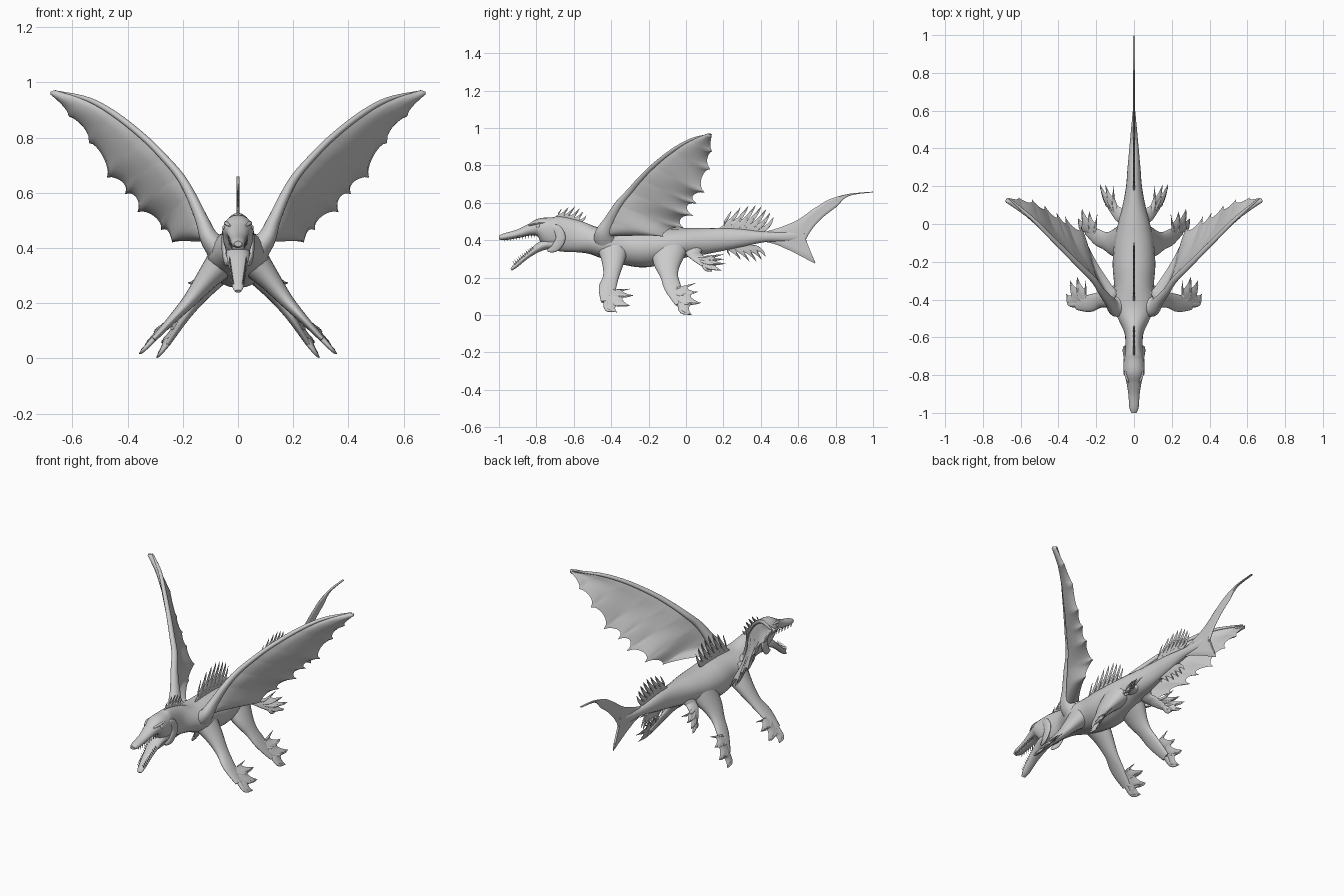
import bpy, bmesh, math
from mathutils import Vector as V

if bpy.data.objects.get("Cube"):
    bpy.data.objects.remove(bpy.data.objects["Cube"])

GREY = (.6, .6, .6, 1)
skin = bpy.data.materials.new("grey_skin")
skin.use_nodes = True
skin.diffuse_color = GREY
skin.node_tree.nodes["Principled BSDF"].inputs["Base Color"].default_value = GREY


def finish(name, bm, mirror=False):
    bmesh.ops.remove_doubles(bm, verts=bm.verts, dist=.0002)
    bmesh.ops.recalc_face_normals(bm, faces=bm.faces)
    me = bpy.data.meshes.new(name)
    bm.to_mesh(me)
    bm.free()
    me.materials.append(skin)
    ob = bpy.data.objects.new(name, me)
    bpy.context.scene.collection.objects.link(ob)
    bpy.ops.object.select_all(action='DESELECT')
    ob.select_set(True)
    bpy.context.view_layer.objects.active = ob
    bpy.ops.object.shade_smooth_by_angle(angle=math.radians(60))
    if mirror:
        ob.modifiers.new("mirror", 'MIRROR').use_mirror_merge = False
    return ob


def spline(pts, t):
    """Smooth curve through points, t counted in points."""
    n = len(pts) - 1
    i = min(int(t), n - 1)
    f = t - i
    a, b, c, d = (V(pts[max(0, min(n, k))]) for k in range(i - 1, i + 3))
    return b + f * (c - a) / 2 + f * f * (a - 2.5 * b + 2 * c - d / 2) + f ** 3 * (1.5 * (b - c) + (d - a) / 2)


def add_tube(bm, pts, radii, side, seg=20, steps=5):
    """Oval sweep; radii are (along side, across side)."""
    rings, count = [], (len(pts) - 1) * steps
    for k in range(count + 1):
        t = k / steps
        p = spline(pts, t)
        tan = (spline(pts, min(t + .05, len(pts) - 1)) - spline(pts, max(t - .05, 0))).normalized()
        u = (V(side) - tan * tan.dot(V(side))).normalized()
        w = tan.cross(u)
        a, b = spline(radii, t)
        rings.append([bm.verts.new(p + u * a * math.cos(q) + w * b * math.sin(q))
                      for q in (2 * math.pi * j / seg for j in range(seg))])
    for r, s in zip(rings, rings[1:]):
        for j in range(seg):
            bm.faces.new((r[j], r[(j + 1) % seg], s[(j + 1) % seg], s[j]))
    bm.faces.new(rings[0])
    bm.faces.new(rings[-1])


def tube(name, pts, radii, side, mirror=False):
    bm = bmesh.new()
    add_tube(bm, pts, [V(r) for r in radii], side)
    return finish(name, bm, mirror)


def web(name, bases, tips, scallop, bend=(0, 0, 0), thick=.008, mirror=False, cols=10, rows=8):
    """Fin membrane between ribs, scalloped between tips, with thin edges."""
    bm = bmesh.new()
    grid = []
    for k in range((len(bases) - 1) * cols + 1):
        t = k / cols
        s = t % 1
        b, e = spline(bases, t), spline(tips, t)
        e = e.lerp(b, scallop * (4 * s * (1 - s)) ** .65)
        grid.append([bm.verts.new(b.lerp(e, v) + V(bend) * 4 * v * (1 - v))
                     for v in (r / rows for r in range(rows + 1))])
    for g, h in zip(grid, grid[1:]):
        for r in range(rows):
            bm.faces.new((g[r], g[r + 1], h[r + 1], h[r]))
    bmesh.ops.remove_doubles(bm, verts=bm.verts, dist=.0003)
    bm.normal_update()
    inner = [(v, v.normal * thick / 2) for v in bm.verts if not v.is_boundary]
    back = bmesh.ops.duplicate(bm, geom=bm.verts[:] + bm.edges[:] + bm.faces[:])
    for v, shift in inner:
        back["vert_map"][v].co -= shift
        v.co += shift
    return finish(name, bm, mirror)


# Body from snout to tail root: y, top, bottom, half width
BODY = [(-1, .425, .405, .014), (-.97, .437, .4, .025), (-.9, .457, .412, .03),
        (-.83, .49, .425, .042), (-.78, .52, .41, .055), (-.72, .53, .36, .055),
        (-.66, .525, .34, .047), (-.58, .505, .335, .05), (-.5, .475, .325, .085),
        (-.43, .465, .3, .112), (-.33, .47, .27, .105), (-.22, .47, .255, .113),
        (-.1, .465, .28, .105), (0, .465, .31, .085), (.1, .465, .325, .06),
        (.2, .465, .345, .042), (.3, .46, .365, .034), (.42, .446, .39, .023),
        (.54, .445, .395, .012), (.64, .45, .41, .002)]
tube("body", [(0, y, (t + b) / 2) for y, t, b, w in BODY],
     [(w, (t - b) / 2) for y, t, b, w in BODY], (1, 0, 0))


def back_z(y):
    for p, q in zip(BODY, BODY[1:]):
        if p[0] <= y <= q[0]:
            return p[1] + (q[1] - p[1]) * (y - p[0]) / (q[0] - p[0])


# Lower jaw, hanging open
tube("lower_jaw", [(0, -.68, .38), (0, -.76, .375), (0, -.84, .325), (0, -.91, .265), (0, -.935, .243)],
     [(.045, .035), (.043, .027), (.031, .016), (.022, .012), (.012, .006)], (1, 0, 0))

# Small teeth along both jaws
bm = bmesh.new()
for i in range(11):
    f = i / 10
    up = V((.021 + .012 * f, -.97 + .16 * f, .408 + .02 * f))
    low = V((.018 + .012 * f, -.918 + .1 * f, .275 + .08 * f))
    for p, d in ((up, V((0, -.002, -.015))), (low, V((0, -.009, .014)))):
        add_tube(bm, [p - d * .4, p + d], [V((.0035, .0035)), V((.0006, .0006))], (1, 0, 0), 6, 1)
finish("teeth", bm, True)

# Eyes, brows and cheek covers
bm = bmesh.new()
bmesh.ops.create_uvsphere(bm, u_segments=16, v_segments=10, radius=.012)
bmesh.ops.translate(bm, verts=bm.verts, vec=(.044, -.79, .475))
finish("eye", bm, True)
tube("brow", [(.03, -.84, .48), (.042, -.795, .49), (.04, -.74, .495)],
     [(.004, .004), (.009, .006), (.004, .004)], (1, 0, 0), True)
tube("cheek_cover", [(.042, -.74, .47), (.049, -.69, .46), (.05, -.67, .41), (.046, -.7, .36), (.035, -.74, .345)],
     [(.006, .01), (.008, .022), (.01, .026), (.008, .022), (.005, .008)], (1, 0, 0), True)


# Spined crests along the middle line
def crest(name, y0, y1, n, height, lean, scallop, drop=0):
    bases, tips = [], []
    for i in range(n):
        f = i / (n - 1)
        y = y0 + (y1 - y0) * f
        z = back_z(y) - .008 - drop
        size = .55 + .45 * math.sin(math.pi * min(1, .15 + f * .8))
        bases.append((0, y, z))
        tips.append((0, y + lean * size, z + height * size))
    web(name, bases, tips, scallop, (0, lean * .12, -height * .08), .008)


crest("neck_crest", -.71, -.57, 6, .065, .06, .68)
crest("back_crest", -.42, -.15, 8, .165, .095, .68)
crest("tail_crest", .16, .4, 8, .135, .11, .66)
crest("under_tail_crest", .17, .37, 6, -.1, .09, .5, .07)

# Tail fin: upper edge and ragged rear edge
FIN_TOP = [(.42, .445), (.5, .468), (.58, .5), (.63, .53), (.67, .56), (.72, .592), (.77, .62), (.87, .648), (1, .66)]
FIN_REAR = [(.42, .392), (.52, .36), (.69, .275), (.635, .35), (.645, .41), (.71, .5), (.805, .578), (.87, .636),
            (1, .656)]
web("tail_fin", [(0, *p) for p in FIN_TOP], [(0, *p) for p in FIN_REAR], .03, thick=.012)

# Wings: bony leading edge and scalloped membrane
LEAD = [(.1, -.44, .43), (.13, -.41, .5), (.17, -.36, .59), (.21, -.3, .66), (.27, -.24, .73),
        (.34, -.17, .8), (.44, -.07, .88), (.54, .03, .937), (.66, .133, .967)]
TRAIL = [(.085, -.36, .43), (.24, -.12, .42), (.28, -.01, .465), (.365, .04, .53), (.41, .06, .595),
         (.475, .1, .655), (.54, .13, .78), (.61, .14, .875), (.67, .138, .965)]
web("wing_membrane", LEAD, TRAIL, .14, (.015, -.012, 0), .016, True)
tube("wing_arm", [(.04, -.42, .37)] + LEAD,
     [(.07, .06), (.05, .036), (.032, .024), (.022, .018), (.018, .015), (.016, .013),
      (.014, .012), (.012, .011), (.01, .009), (.004, .004)], (0, 1, 0), True)


# Webbed limbs: leg, curved clawed toes and skin between them
def limb(name, path, radii, tips, curl, scallop):
    tube(name + "_leg", path, radii, (0, 1, 0), True)
    wrist, hand = V(path[-2]), V(path[-1])
    bases = [hand.lerp(wrist, i / (len(tips) - 1)) for i in range(len(tips))]
    web(name + "_web", bases, tips, scallop, curl, .014, True)
    bm = bmesh.new()
    for b, e in zip(bases, tips):
        mid = b.lerp(V(e), .5) + V(curl)
        add_tube(bm, [b, mid, e], [V((.016, .011)), V((.011, .007)), V((.001, .001))], (0, 1, 0), 10)
    finish(name + "_toes", bm, True)


limb("front", [(.04, -.39, .37), (.11, -.39, .29), (.175, -.4, .21), (.235, -.42, .145), (.305, -.425, .07)],
     [(.09, .065), (.062, .042), (.043, .026), (.046, .017), (.03, .01)],
     [(.358, -.37, .016), (.337, -.3, .05), (.3, -.28, .105), (.255, -.3, .14)], (.012, -.025, -.014), .4)
limb("rear", [(.04, -.09, .36), (.1, -.1, .28), (.15, -.09, .21), (.195, -.07, .145), (.25, -.03, .06)],
     [(.1, .065), (.075, .042), (.048, .025), (.045, .016), (.028, .01)],
     [(.295, .03, .002), (.275, .08, .065), (.235, .065, .125), (.195, .05, .17)], (.01, -.022, -.014), .4)
limb("pelvic", [(.02, .04, .37), (.06, .04, .33), (.09, .06, .31), (.13, .1, .27)],
     [(.06, .04), (.04, .02), (.035, .012), (.02, .008)],
     [(.15, .14, .235), (.175, .19, .24), (.18, .21, .275), (.15, .205, .3), (.11, .2, .325)],
     (.006, -.012, -.008), .4)
